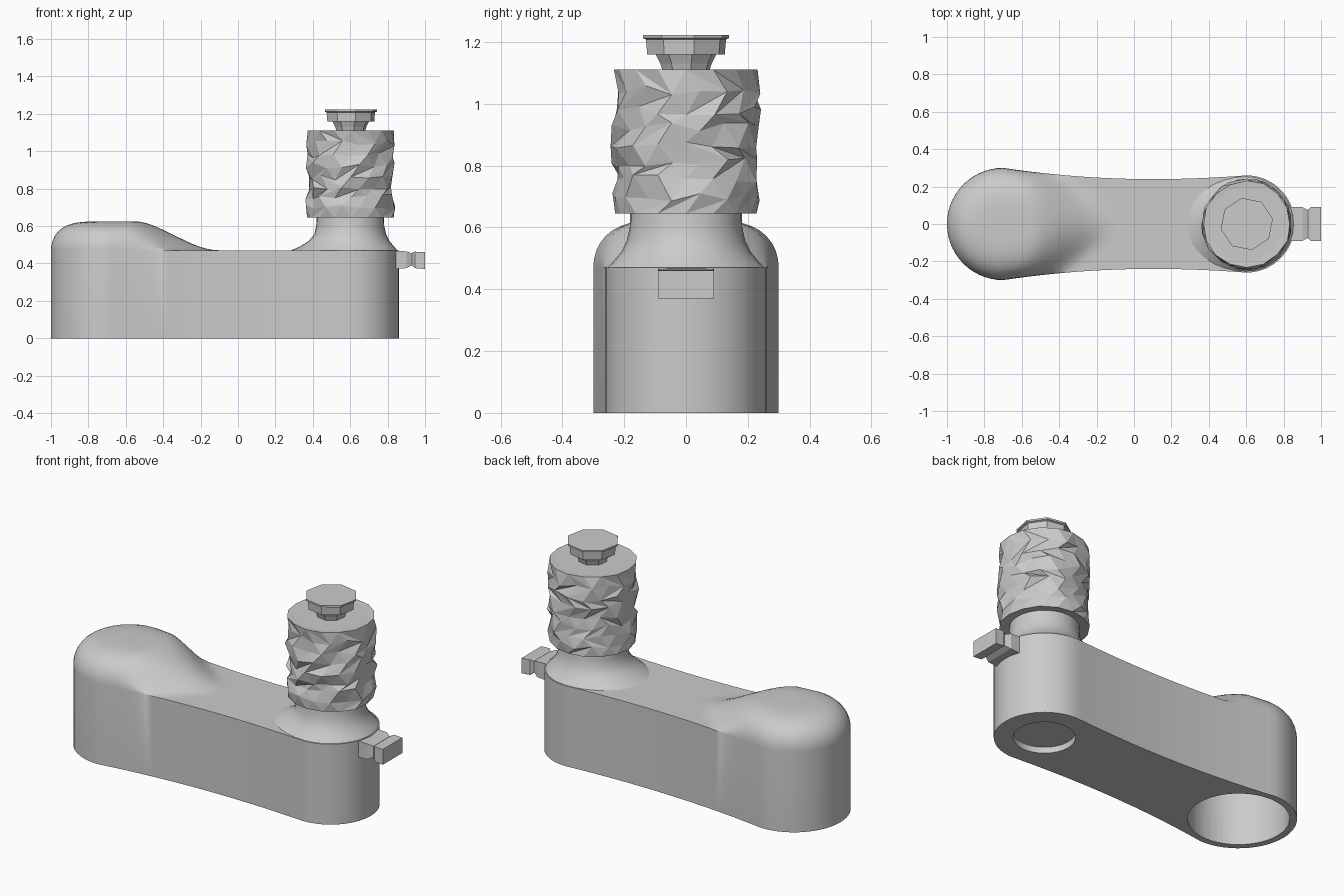
import bpy, bmesh, math, random
from mathutils import Vector

random.seed(4)
if "Cube" in bpy.data.objects:
    bpy.data.objects.remove(bpy.data.objects["Cube"])

grey = bpy.data.materials.new("plain grey")
grey.use_nodes = True
tone = (0.6, 0.6, 0.6, 1)
grey.diffuse_color = tone
grey.node_tree.nodes["Principled BSDF"].inputs["Base Color"].default_value = tone

TOP = 0.47
BIG, SMALL = -0.70, 0.60       # centres of the two rounded ends
R_BIG, R_SMALL = 0.30, 0.26


def finish(name, bm, smooth=None):
    bmesh.ops.remove_doubles(bm, verts=bm.verts, dist=1e-5)
    bmesh.ops.recalc_face_normals(bm, faces=bm.faces)
    mesh = bpy.data.meshes.new(name)
    bm.to_mesh(mesh)
    bm.free()
    mesh.materials.append(grey)
    ob = bpy.data.objects.new(name, mesh)
    bpy.context.collection.objects.link(ob)
    if smooth:
        shade(ob, smooth)
    return ob


def activate(ob):
    bpy.ops.object.select_all(action='DESELECT')
    ob.select_set(True)
    bpy.context.view_layer.objects.active = ob


def shade(ob, degrees):
    activate(ob)
    bpy.ops.object.shade_smooth_by_angle(angle=math.radians(degrees))


def loft(name, rings, smooth=None, triangles=False):
    """Skin a stack of equal closed rings and cap both ends."""
    bm = bmesh.new()
    rows = [[bm.verts.new(p) for p in ring] for ring in rings]
    n = len(rows[0])
    for a, b in zip(rows, rows[1:]):
        for i in range(n):
            j = (i + 1) % n
            if triangles and random.random() < 0.5:
                bm.faces.new((a[i], a[j], b[i]))
                bm.faces.new((a[j], b[j], b[i]))
            elif triangles:
                bm.faces.new((a[i], a[j], b[j]))
                bm.faces.new((a[i], b[j], b[i]))
            else:
                bm.faces.new((a[i], a[j], b[j], b[i]))
    bm.faces.new(rows[0])
    bm.faces.new(rows[-1])
    return finish(name, bm, smooth)


def circle(cx, r, z, sides, turn=0.0):
    return [Vector((cx + r * math.cos(turn + math.tau * i / sides),
                    r * math.sin(turn + math.tau * i / sides), z))
            for i in range(sides)]


def half_width(x):
    if x < BIG:
        return math.sqrt(max(0, R_BIG ** 2 - (x - BIG) ** 2))
    if x > SMALL:
        return math.sqrt(max(0, R_SMALL ** 2 - (x - SMALL) ** 2))
    d = x - 0.1
    return 0.24 + (0.06 * (d / 0.8) ** 2 if d < 0 else 0.02 * (d / 0.5) ** 2)


def dome_height(u):
    t = min(1, max(0, (u - 0.17) / 0.43))
    return 0.155 * (1 - t) ** 2 * (1 + 1.5 * t)


def top_height(x, s):
    """Rounded dome over the big end, flowing down to the flat arm."""
    edge = abs(s)
    if x < BIG:
        edge = min(1, math.hypot(x - BIG, s * half_width(x)) / R_BIG)
    rounding = math.sqrt(max(0, 1 - edge ** 4))
    return TOP + dome_height((x - BIG) * (1 + 0.7 * s * s)) * rounding


# Arm body: columns of points along x, closed underneath
steps = 14
xs = [BIG - R_BIG * math.cos(i * math.pi / 2 / steps) for i in range(steps)]
xs += [BIG + (SMALL - BIG) * i / 32 for i in range(33)]
xs += [SMALL + R_SMALL * math.sin(i * math.pi / 2 / steps) for i in range(1, steps + 1)]
rows = 24
bm = bmesh.new()
upper, lower = [], []
for x in xs:
    w = half_width(x)
    ss = [math.sin((j / rows - 0.5) * math.pi) for j in range(rows + 1)]
    upper.append([bm.verts.new((x, s * w, top_height(x, s))) for s in ss])
    lower.append([bm.verts.new((x, s * w, 0)) for s in (-1, 1)])
for k in range(len(xs) - 1):
    a, b = upper[k], upper[k + 1]
    for j in range(rows):
        bm.faces.new((a[j], b[j], b[j + 1], a[j + 1]))
    for side in (0, 1):
        bm.faces.new((a[-side], b[-side], lower[k + 1][side], lower[k][side]))
    bm.faces.new(lower[k] + lower[k + 1][::-1])
body = finish("arm_body", bm)

# Round sockets in the underside
for name, cx, r, depth in (("big_socket_cutter", BIG, 0.262, 0.42),
                           ("small_socket_cutter", SMALL, 0.16, 0.035)):
    cutter = loft(name, [circle(cx, r, -0.1, 48), circle(cx, r, depth, 48)])
    mod = body.modifiers.new(name, 'BOOLEAN')
    mod.operation = 'DIFFERENCE'
    mod.solver = 'EXACT'
    mod.object = cutter
    activate(body)
    bpy.ops.object.modifier_apply(modifier=name)
    bpy.data.objects.remove(cutter)
shade(body, 35)

# Flared neck, reaching further along the arm than to the sides
rings = []
for r, z, reach in ((0.258, 0.465, 0.07), (0.235, 0.49, 0.035), (0.21, 0.52, 0.012),
                    (0.192, 0.555, 0.0), (0.182, 0.60, 0.0), (0.18, 0.66, 0.0)):
    ring = circle(SMALL, r, z, 32)
    for p in ring:
        p.x -= reach * max(0, (SMALL - p.x) / r)
    rings.append(ring)
loft("flared_neck", rings, smooth=40)

# Rough knurled barrel with uneven triangular facets
levels = [0.645, 0.70, 0.755, 0.81, 0.86, 0.925, 0.98, 1.045, 1.11]
sides = 16
rings = []
for k, z in enumerate(levels):
    end = k in (0, len(levels) - 1)
    ring = circle(SMALL + 0.003, 0.232, z, sides, (k % 2) * math.pi / sides)
    for p in ring:
        grow = random.uniform(-0.015, 0.014) * (0.3 if end else 1)
        out = Vector((p.x - SMALL, p.y, 0)).normalized()
        p += out * grow
        if not end:
            p.z += random.uniform(-0.016, 0.016)
    rings.append(ring)
rings.insert(0, circle(SMALL, 0.19, 0.65, sides))
rings.append(circle(SMALL, 0.20, 1.108, sides))
loft("rough_barrel", rings, triangles=True)

# Eight-sided stem and cap
profile = ((0.075, 1.10), (0.085, 1.13), (0.10, 1.16), (0.128, 1.16),
           (0.132, 1.208), (0.142, 1.212), (0.142, 1.222))
loft("cap", [circle(SMALL + 0.003, r, z, 8, 0.2) for r, z in profile])

# Waisted lug on the small end
sections = ((0.83, 0.09, 0.37, 0.468), (0.90, 0.09, 0.375, 0.465),
            (0.93, 0.075, 0.39, 0.455), (0.945, 0.09, 0.375, 0.463),
            (1.0, 0.09, 0.37, 0.46))
loft("side_lug", [[(x, -w, lo), (x, w, lo), (x, w, hi), (x, -w, hi)]
                  for x, w, lo, hi in sections])
